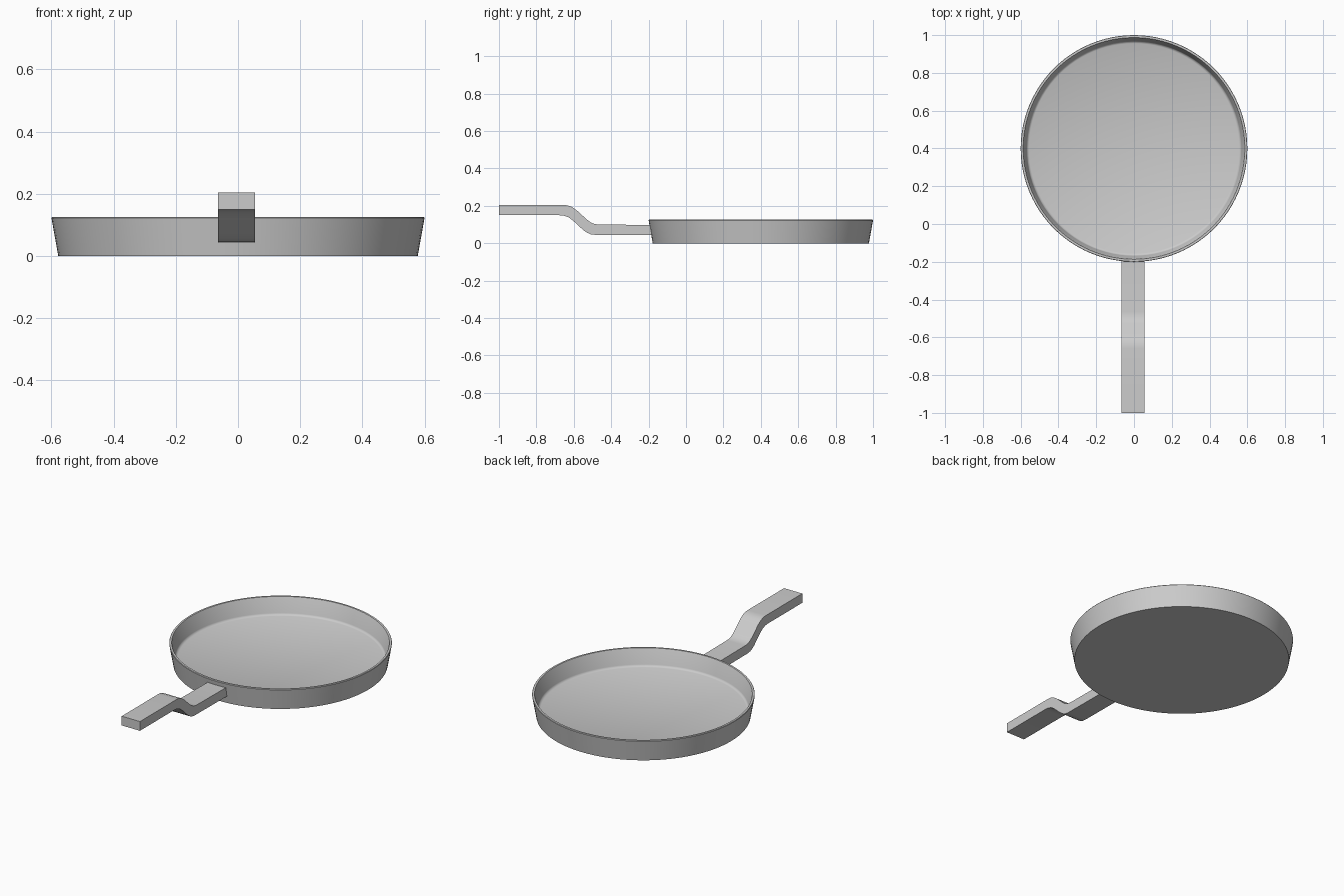
import bpy, bmesh, math

if "Cube" in bpy.data.objects:
    bpy.data.objects.remove(bpy.data.objects["Cube"])

grey = bpy.data.materials.new("light grey metal")
grey.diffuse_color = (0.6, 0.6, 0.6, 1)
grey.use_nodes = True
grey.node_tree.nodes["Principled BSDF"].inputs["Base Color"].default_value = grey.diffuse_color


def finish(name, bm, angle):
    bmesh.ops.recalc_face_normals(bm, faces=bm.faces)
    mesh = bpy.data.meshes.new(name)
    bm.to_mesh(mesh)
    bm.free()
    mesh.materials.append(grey)
    ob = bpy.data.objects.new(name, mesh)
    bpy.context.collection.objects.link(ob)
    bpy.ops.object.select_all(action='DESELECT')
    ob.select_set(True)
    bpy.context.view_layer.objects.active = ob
    bpy.ops.object.shade_smooth_by_angle(angle=math.radians(angle))
    return ob


# Pan: closed wall-and-floor profile (radius, height) turned around the axis
SIDES = 96
profile = [(0.578, 0), (0.6, 0.123), (0.598, 0.126), (0.587, 0.126),
           (0.585, 0.123), (0.569, 0.036), (0.565, 0.028), (0.556, 0.024)]
bm = bmesh.new()
rings = [[bm.verts.new((r * math.sin(2 * math.pi * i / SIDES),
                        0.4 - r * math.cos(2 * math.pi * i / SIDES), z))
          for i in range(SIDES)] for r, z in profile]
for a, b in zip(rings, rings[1:]):
    for i in range(SIDES):
        j = (i + 1) % SIDES
        bm.faces.new((a[i], a[j], b[j], b[i]))
bm.faces.new(rings[0])     # underside
bm.faces.new(rings[-1])    # cooking surface
finish("pan", bm, 40)

# Handle: stepped strip, (y, z) along its top and its underside
top = [(-1, 0.205), (-0.66, 0.205), (-0.635, 0.203), (-0.61, 0.194),
       (-0.585, 0.177), (-0.53, 0.127), (-0.51, 0.112), (-0.49, 0.103),
       (-0.465, 0.1), (-0.182, 0.098)]
under = [(-1, 0.15), (-0.68, 0.15), (-0.655, 0.148), (-0.63, 0.14),
         (-0.605, 0.122), (-0.55, 0.071), (-0.53, 0.057), (-0.51, 0.048),
         (-0.485, 0.045), (-0.182, 0.043)]
bm = bmesh.new()
rows = [[bm.verts.new((x, y, z)) for x, (y, z) in
         ((-0.065, t), (0.055, t), (0.055, u), (-0.065, u))]
        for t, u in zip(top, under)]
for a, b in zip(rows, rows[1:]):
    for i in range(4):
        j = (i + 1) % 4
        bm.faces.new((a[i], a[j], b[j], b[i]))
bm.faces.new(rows[0])
bm.faces.new(rows[-1])
finish("handle", bm, 40)
